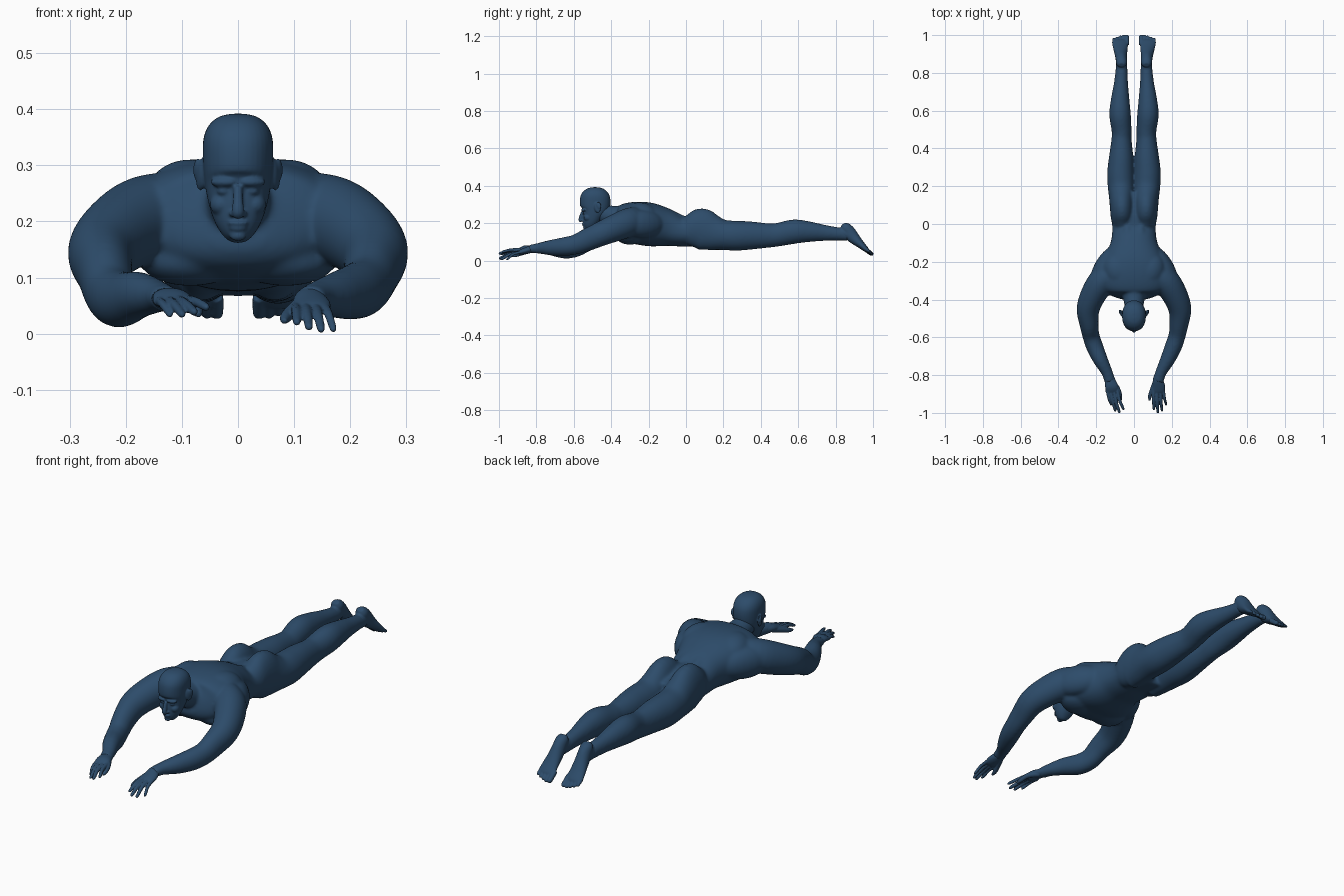
import bpy, bmesh, math
from mathutils import Vector, Matrix

mat = bpy.data.materials.new("blue_skin")
mat.diffuse_color = (0.026, 0.072, 0.145, 1)


def spline(rows, n=4):
    # Catmull-Rom through rows of (x, y, z, r_side, r_up)
    out = []
    for i in range(len(rows) - 1):
        p = [rows[max(0, min(len(rows) - 1, i + k))] for k in (-1, 0, 1, 2)]
        for s in range(n):
            t = s / n
            out.append([0.5 * (2 * b + (c - a) * t + (2 * a - 5 * b + 4 * c - d) * t * t
                               + (3 * b - a - 3 * c + d) * t ** 3) for a, b, c, d in zip(*p)])
    return out + [list(rows[-1])]


def loft(bm, rows, power=2.0, seg=28):
    rows = spline(rows)
    pts = [Vector(r[:3]) for r in rows]
    rings = []
    for i, r in enumerate(rows):
        t = (pts[min(i + 1, len(pts) - 1)] - pts[max(i - 1, 0)]).normalized()
        side = Vector((1, 0, 0))
        side = (side - t * side.dot(t)).normalized()
        up = side.cross(t)
        ring = []
        for k in range(seg):
            c, s = math.cos(k * math.tau / seg), math.sin(k * math.tau / seg)
            a = math.copysign(abs(c) ** (2 / power), c) * max(r[3], .002)
            b = math.copysign(abs(s) ** (2 / power), s) * max(r[4], .002)
            ring.append(bm.verts.new(pts[i] + side * a + up * b))
        rings.append(ring)
    faces = [bm.faces.new((p[k], p[(k + 1) % seg], q[(k + 1) % seg], q[k]))
             for p, q in zip(rings, rings[1:]) for k in range(seg)]
    faces += [bm.faces.new(rings[0]), bm.faces.new(rings[-1])]
    bmesh.ops.recalc_face_normals(bm, faces=faces)


def blob(bm, centre, radii, rx=0, rz=0):
    m = (Matrix.Translation(centre) @ Matrix.Rotation(math.radians(rz), 4, 'Z')
         @ Matrix.Rotation(math.radians(rx), 4, 'X') @ Matrix.Diagonal((*radii, 1)))
    bmesh.ops.create_uvsphere(bm, u_segments=24, v_segments=16, radius=1, matrix=m)


def finish(bm, name, voxel, smooth):
    # fuse the overlapping volumes into one smooth skin
    me = bpy.data.meshes.new(name)
    bm.to_mesh(me)
    bm.free()
    me.materials.append(mat)
    ob = bpy.data.objects.new(name, me)
    bpy.context.collection.objects.link(ob)
    r = ob.modifiers.new("fuse", 'REMESH')
    r.mode, r.voxel_size, r.use_smooth_shade = 'VOXEL', voxel, True
    s = ob.modifiers.new("soften", 'SMOOTH')
    s.factor, s.iterations = 0.5, smooth
    return ob


# Torso and neck
bm = bmesh.new()
loft(bm, [(0, -.395, .205, .06, .05), (0, -.37, .2, .14, .085), (0, -.33, .2, .185, .105),
          (0, -.25, .2, .195, .115), (0, -.18, .19, .16, .115), (0, -.10, .175, .124, .10),
          (0, -.03, .157, .115, .082), (0, .04, .155, .12, .080), (0, .10, .145, .122, .076),
          (0, .16, .135, .10, .07)], 2.3, 40)
loft(bm, [(0, -.49, .27, .045, .045), (0, -.44, .25, .05, .052), (0, -.39, .235, .058, .058),
          (0, -.33, .22, .075, .07)])
for s in (-1, 1):
    # Back and chest muscles
    blob(bm, (s * .085, -.25, .24), (.08, .10, .071), rz=s * -20)
    blob(bm, (s * .035, -.10, .208), (.04, .15, .062), rx=-14)
    blob(bm, (s * .085, -.30, .13), (.09, .075, .045))
    blob(bm, (s * .15, -.23, .195), (.06, .13, .075), rz=s * 30)
    # Arm
    low = 0 if s > 0 else -.014
    loft(bm, [(s * .10, -.25, .215, .06, .075), (s * .165, -.30, .205, .073, .078),
              (s * .213, -.37, .178, .068, .074), (s * .243, -.45, .145, .061, .066),
              (s * .238, -.53, .11, .050, .060), (s * .228, -.59, .086 + low, .045, .053),
              (s * .208, -.65, .075 + low, .045, .050), (s * .177, -.72, .069, .039, .042),
              (s * .143, -.785, .066, .030, .029), (s * .128, -.835, .062, .029, .022)])
    # Leg with buttock
    loft(bm, [(s * .058, -.03, .165, .04, .055), (s * .062, .02, .165, .058, .088),
              (s * .064, .08, .168, .063, .112), (s * .066, .14, .150, .066, .097),
              (s * .069, .20, .137, .070, .081), (s * .071, .27, .133, .071, .080),
              (s * .068, .35, .134, .065, .075), (s * .066, .45, .134, .053, .064),
              (s * .066, .50, .14, .053, .063), (s * .074, .58, .155, .057, .065),
              (s * .073, .66, .154, .049, .055), (s * .069, .74, .148, .038, .043),
              (s * .066, .82, .142, .031, .035), (s * .066, .87, .138, .029, .033)])
finish(bm, "body", .006, 14)

for s, side in ((-1, "left"), (1, "right")):
    # Foot with sole facing up and back
    bm = bmesh.new()
    loft(bm, [(s * .066, .842, .197, .016, .012), (s * .066, .852, .18, .028, .028),
              (s * .067, .872, .15, .030, .036), (s * .069, .90, .118, .033, .031),
              (s * .072, .935, .085, .039, .021), (s * .073, .962, .06, .043, .015),
              (s * .073, .972, .051, .04, .01)])
    loft(bm, [(s * .066, .79, .144, .027, .03), (s * .066, .84, .145, .029, .033),
              (s * .067, .875, .138, .028, .028)])
    for i in range(5):
        x = s * (.038 + i * .0172)
        r = (.0125, .0095, .009, .0085, .008)[i]
        e = (0, .001, -.003, -.008, -.014)[i]
        loft(bm, [(x, .95, .067, r, r), (x, .978 + e, .046 - e, r, r),
                  (x, .993 + e, .035 - e, r * .9, r * .9), (x, .999 + e, .030 - e, r * .4, r * .4)], seg=12)
    finish(bm, side + "_foot", .0035, 4)

    # Hand: palm, four fingers and thumb
    bm = bmesh.new()
    kx, kz, tx, tz = (.129, .04, .137, .007) if s > 0 else (.117, .052, .09, .033)
    loft(bm, [(s * .139, -.79, .066, .026, .023), (s * .128, -.825, .062, .028, .02),
              (s * (kx + .002), -.86, kz + .012, .034, .017),
              (s * kx, -.885, kz + .005, .034, .013), (s * kx, -.898, kz + .002, .029, .008)])
    for i in range(4):
        o = i - 1.5
        bx, ex = kx + o * .0175, tx + o * .0215
        ey, r = (-.985, -1.001, -.992, -.962)[i], (.0085, .0088, .0085, .0075)[i]
        zt = tz + (.012, .004, 0, 0)[i]
        loft(bm, [(s * bx, -.87, kz + .008, r * 1.1, r * 1.1),
                  (s * (bx * .55 + ex * .45), -.89 + (ey + .89) * .45, kz * .6 + zt * .4 + .008, r, r),
                  (s * ex, ey + .010, zt + .003, r * .85, r * .85),
                  (s * ex, ey, zt, r * .4, r * .4)], seg=12)
    loft(bm, [(s * .118, -.83, .056, .016, .016), (s * (kx - .031), -.872, kz + .002, .0125, .0125),
              (s * (kx - .044), -.91, kz - .011, .0105, .0105),
              (s * (kx - .047), -.935, kz - .018, .005, .005)], seg=12)
    finish(bm, side + "_hand", .0028, 2)

# Head: skull, jaw and face features
bm = bmesh.new()
loft(bm, [(0, -.528, .167, .012, .010), (0, -.525, .173, .023, .022), (0, -.518, .19, .036, .034),
          (0, -.508, .215, .047, .046), (0, -.497, .245, .055, .057), (0, -.488, .275, .060, .076),
          (0, -.486, .31, .0625, .082), (0, -.486, .345, .062, .078), (0, -.486, .370, .053, .063),
          (0, -.486, .386, .035, .04), (0, -.486, .392, .012, .014)], 2.2, 36)
loft(bm, [(0, -.553, .262, .008, .008), (0, -.559, .24, .009, .01), (0, -.565, .217, .011, .010),
          (0, -.558, .209, .009, .007)], seg=16)
blob(bm, (0, -.546, .197), (.019, .0105, .006))
blob(bm, (0, -.544, .188), (.016, .010, .006))
blob(bm, (0, -.540, .175), (.015, .010, .010))
for s in (-1, 1):
    blob(bm, (s * .026, -.546, .270), (.024, .013, .009), rz=s * 16)
    blob(bm, (s * .025, -.539, .254), (.013, .012, .008))
    blob(bm, (s * .030, -.524, .230), (.020, .023, .020))
    blob(bm, (s * .009, -.554, .214), (.007, .009, .006))
    # Ear: shell with inner ridge
    blob(bm, (s * .066, -.474, .283), (.008, .018, .029), rx=14, rz=s * -16)
    blob(bm, (s * .072, -.467, .293), (.007, .014, .020), rx=14, rz=s * -16)
finish(bm, "head", .003, 6)
